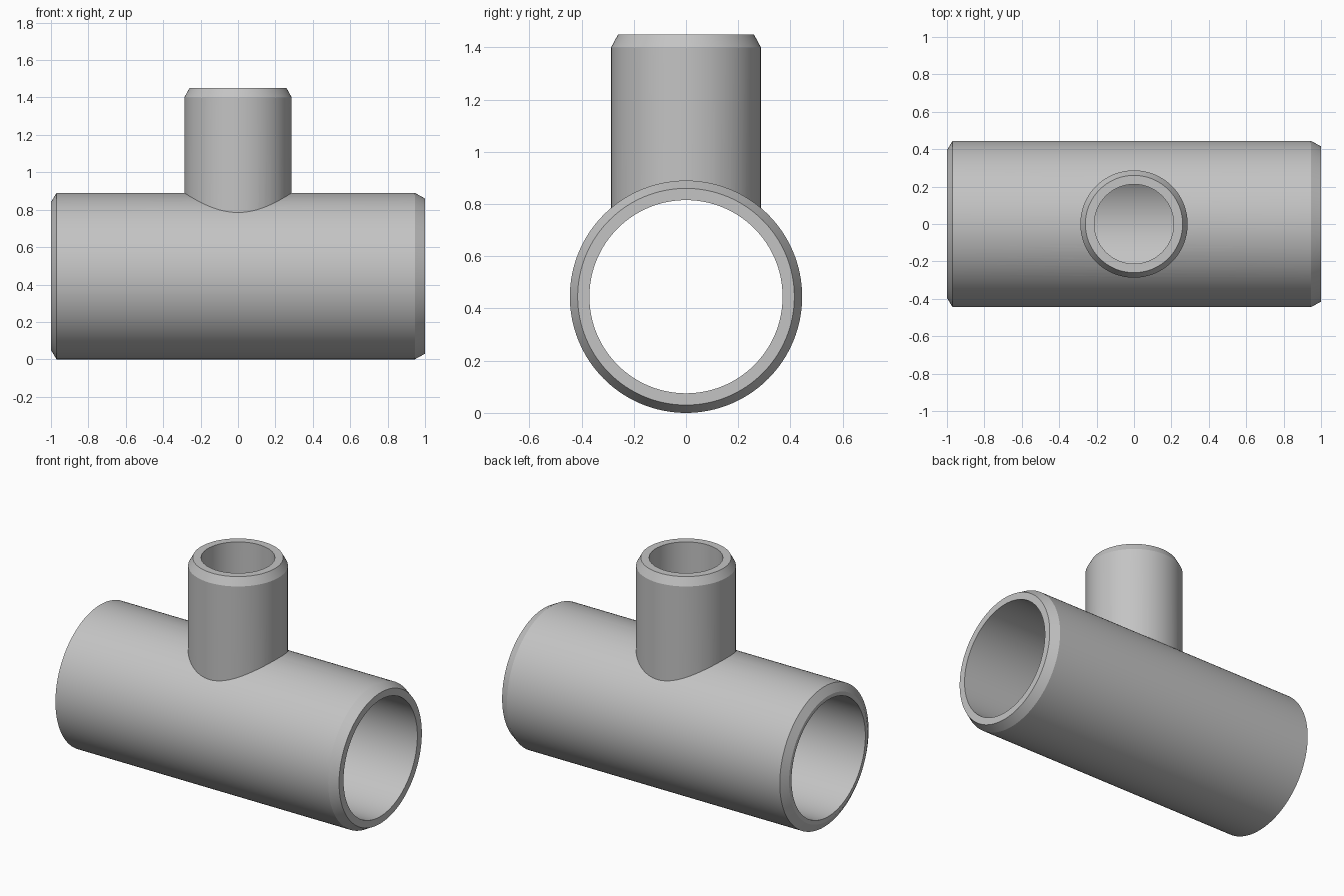
import bpy, bmesh, math
from mathutils import Matrix

cube = bpy.data.objects.get("Cube")
if cube:
    bpy.data.objects.remove(cube, do_unlink=True)

R_MAIN, BORE_MAIN = 0.445, 0.37
R_BRANCH, BORE_BRANCH = 0.287, 0.212
TOP = 1.45

grey = bpy.data.materials.new("plain grey")
grey.use_nodes = True
colour = (0.55, 0.55, 0.55, 1)
grey.diffuse_color = colour
grey.node_tree.nodes["Principled BSDF"].inputs["Base Color"].default_value = colour


def lathe(name, profile, segments, along_x=False):
    """Closed solid of revolution from (radius, height) points, bottom to top."""
    bm = bmesh.new()
    rings = []
    for r, h in profile:
        rings.append([bm.verts.new((r * math.cos(a), r * math.sin(a), h))
                      for a in (math.tau * i / segments for i in range(segments))])
    for low, high in zip(rings, rings[1:]):
        for i in range(segments):
            j = (i + 1) % segments
            bm.faces.new((low[i], low[j], high[j], high[i]))
    bm.faces.new(rings[0][::-1])
    bm.faces.new(rings[-1])
    if along_x:
        bm.transform(Matrix.Translation((0, 0, R_MAIN)) @ Matrix.Rotation(math.pi / 2, 4, 'Y'))
    mesh = bpy.data.meshes.new(name)
    bm.to_mesh(mesh)
    bm.free()
    mesh.materials.append(grey)
    obj = bpy.data.objects.new(name, mesh)
    bpy.context.collection.objects.link(obj)
    return obj


def combine(target, other, operation):
    """Apply a boolean and discard the helper solid."""
    bpy.context.view_layer.objects.active = target
    mod = target.modifiers.new(operation.lower(), 'BOOLEAN')
    mod.operation, mod.solver, mod.object = operation, 'EXACT', other
    bpy.ops.object.modifier_apply(modifier=mod.name)
    bpy.data.objects.remove(other, do_unlink=True)


# Main pipe, with a different bevel at each end
pipe = lathe("tee_pipe", [(0.395, -1), (R_MAIN, -0.97), (R_MAIN, 0.945), (0.415, 1)], 128, True)

# Upright branch with a bevelled rim
branch = lathe("branch", [(R_BRANCH, R_MAIN), (R_BRANCH, 1.4), (0.26, TOP)], 96)
combine(pipe, branch, 'UNION')

# Bores through the pipe and down the branch
combine(pipe, lathe("main_bore", [(BORE_MAIN, -1.1), (BORE_MAIN, 1.1)], 128, True), 'DIFFERENCE')
combine(pipe, lathe("branch_bore", [(BORE_BRANCH, R_MAIN), (BORE_BRANCH, TOP + 0.1)], 96), 'DIFFERENCE')

# Smooth walls, sharp rims and joint
bpy.ops.object.select_all(action='DESELECT')
pipe.select_set(True)
bpy.context.view_layer.objects.active = pipe
bpy.ops.object.shade_smooth_by_angle(angle=math.radians(25))
